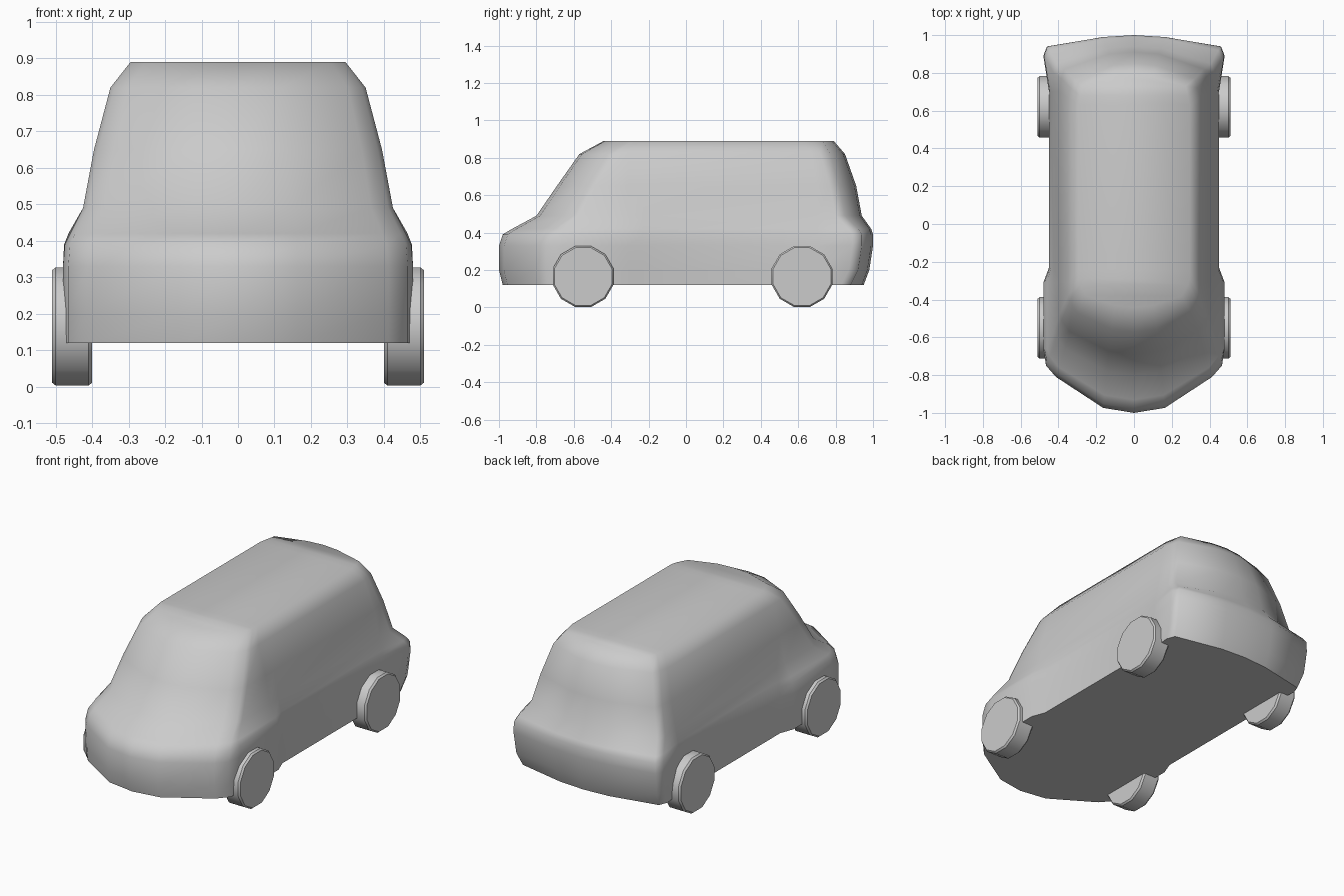
import bpy, bmesh, math

cube = bpy.data.objects.get("Cube")
if cube:
    bpy.data.objects.remove(cube, do_unlink=True)

grey = bpy.data.materials.new("plain grey")
grey.use_nodes = True
color = (0.6, 0.6, 0.6, 1)
grey.diffuse_color = color
grey.node_tree.nodes["Principled BSDF"].inputs["Base Color"].default_value = color


def finish(bm, name, angle):
    bmesh.ops.recalc_face_normals(bm, faces=bm.faces)
    mesh = bpy.data.meshes.new(name)
    bm.to_mesh(mesh)
    bm.free()
    mesh.materials.append(grey)
    obj = bpy.data.objects.new(name, mesh)
    bpy.context.collection.objects.link(obj)
    bpy.ops.object.select_all(action="DESELECT")
    obj.select_set(True)
    bpy.context.view_layer.objects.active = obj
    bpy.ops.object.shade_smooth_by_angle(angle=math.radians(angle))
    return obj


def half_outline(front, sweep, back, tuck, fender, side, rear):
    """Plan outline of one side, from the nose to the tail."""
    corner = front + sweep
    wing = max(-0.66, corner + 0.09)
    wing_end = max(-0.31, wing + 0.05)
    tail = back - tuck
    return [
        (0, front), (fender * 0.34, front + sweep * 0.14),
        (fender * 0.86, corner), (fender * 0.97, corner + 0.06),
        (fender, wing), (fender, wing_end), (side, wing_end + 0.08),
        (side, min(0.7, tail - 0.1)), (rear, tail - 0.05),
        (rear * 0.96, tail), (rear * 0.34, back - 0.01), (0, back),
    ]


# Body levels: height, nose, nose sweep, tail, tail tuck, half widths
levels = [
    (0.12, -0.98, 0.18, 0.95, 0.07, 0.48, 0.45, 0.46),
    (0.20, -1.00, 0.19, 0.98, 0.06, 0.48, 0.45, 0.475),
    (0.33, -1.00, 0.19, 1.00, 0.06, 0.48, 0.45, 0.48),
    (0.39, -0.98, 0.19, 1.00, 0.06, 0.475, 0.445, 0.477),
    (0.42, -0.93, 0.17, 0.99, 0.07, 0.46, 0.44, 0.465),
    (0.49, -0.80, 0.14, 0.94, 0.09, 0.425, 0.425, 0.425),
    (0.65, -0.69, 0.12, 0.91, 0.09, 0.395, 0.395, 0.385),
    (0.82, -0.57, 0.10, 0.85, 0.08, 0.35, 0.35, 0.335),
    (0.89, -0.44, 0.06, 0.79, 0.06, 0.295, 0.295, 0.285),
]
bm = bmesh.new()
rings = []
for z, *shape in levels:
    pts = half_outline(*shape)
    pts += [(-x, y) for x, y in reversed(pts[1:-1])]
    rings.append([bm.verts.new((x, y, z)) for x, y in pts])
count = len(rings[0])
for low, high in zip(rings, rings[1:]):
    for i in range(count):
        j = (i + 1) % count
        bm.faces.new((low[i], low[j], high[j], high[i]))
# Floor and roof are strips joining both sides
for ring in (rings[0], rings[-1]):
    for i in range(count // 2):
        strip = [ring[i], ring[i + 1], ring[-i - 1], ring[-i]]
        bm.faces.new(list(dict.fromkeys(strip)))
finish(bm, "body", 60)


def wheel(name, side, y):
    radius, sides = 0.168, 12
    bm = bmesh.new()
    rings = []
    for x, r in ((0.40, 0.95), (0.41, 1), (0.50, 1), (0.51, 0.95)):
        ring = []
        for k in range(sides):
            a = math.tau * (k + 0.5) / sides
            ring.append(bm.verts.new((side * x, y + radius * r * math.cos(a),
                                      0.165 + radius * r * math.sin(a))))
        rings.append(ring)
    for a, b in zip(rings, rings[1:]):
        for k in range(sides):
            n = (k + 1) % sides
            bm.faces.new((a[k], a[n], b[n], b[k]))
    bm.faces.new(rings[0])
    bm.faces.new(rings[-1])
    finish(bm, name, 35)


for label, side in (("left", 1), ("right", -1)):
    wheel("front_wheel_" + label, side, -0.55)
    wheel("rear_wheel_" + label, side, 0.62)
